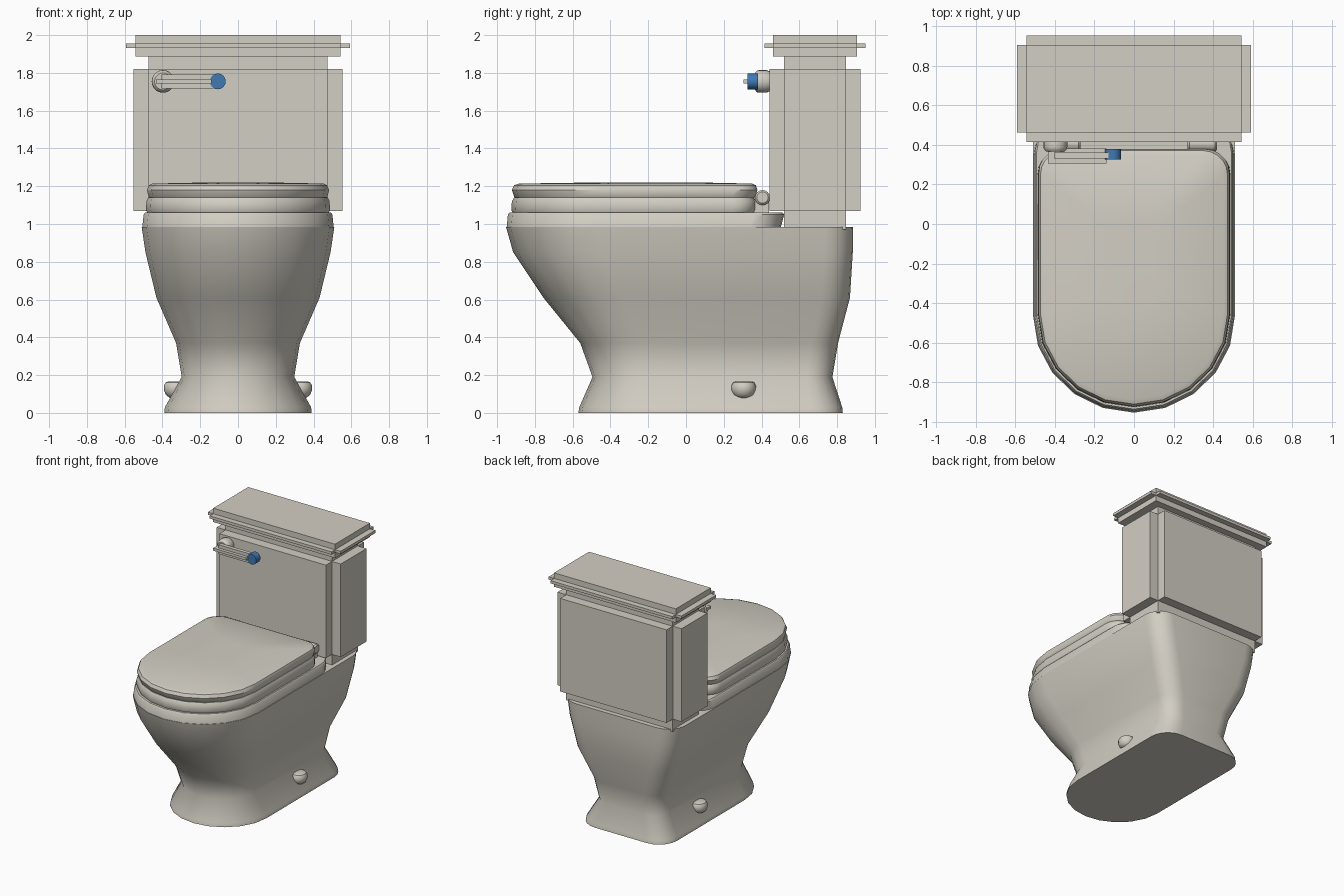
import bpy, bmesh, math
from mathutils import Matrix, Vector

cube = bpy.data.objects.get("Cube")
if cube:
    bpy.data.objects.remove(cube, do_unlink=True)


def material(name, rgb):
    m = bpy.data.materials.new(name)
    m.use_nodes = True
    m.diffuse_color = (*rgb, 1)
    m.node_tree.nodes["Principled BSDF"].inputs["Base Color"].default_value = (*rgb, 1)
    return m


CERAMIC = material("warm white ceramic", (0.65, 0.62, 0.55))
BLUE = material("blue", (0.05, 0.19, 0.45))


def finish(name, bm, mat=CERAMIC, angle=None):
    bmesh.ops.recalc_face_normals(bm, faces=bm.faces)
    mesh = bpy.data.meshes.new(name)
    bm.to_mesh(mesh)
    bm.free()
    mesh.materials.append(mat)
    ob = bpy.data.objects.new(name, mesh)
    bpy.context.collection.objects.link(ob)
    if angle:
        bpy.ops.object.select_all(action='DESELECT')
        ob.select_set(True)
        bpy.context.view_layer.objects.active = ob
        bpy.ops.object.shade_smooth_by_angle(angle=math.radians(angle))
    return ob


def loft(name, rings, mat=CERAMIC, angle=None):
    """Skin a stack of equal-length rings and cap both ends."""
    bm = bmesh.new()
    loops = [[bm.verts.new(p) for p in ring] for ring in rings]
    for a, b in zip(loops, loops[1:]):
        for i in range(len(a)):
            j = (i + 1) % len(a)
            bm.faces.new((a[i], a[j], b[j], b[i]))
    bm.faces.new(loops[0])
    bm.faces.new(loops[-1])
    return finish(name, bm, mat, angle)


def d_ring(z, half, front, back, r):
    """Plan outline: elliptical front, straight sides, rounded back corners."""
    depth = 0.96 * half
    pts = []
    for i in range(11):
        t = math.pi * i / 10
        pts.append((-half * math.cos(t), front + depth - depth * math.sin(t), z))
    for side, start in ((1, 0), (-1, 90)):
        for i in range(6):
            t = math.radians(start + 18 * i)
            pts.append((side * (half - r) + r * math.cos(t), back - r + r * math.sin(t), z))
    return pts


def turned(name, profile, centre, axis, n=20, mat=CERAMIC, angle=40):
    """Round part from (radius, distance along axis) pairs."""
    rot = Vector((0, 0, 1)).rotation_difference(Vector(axis)).to_matrix()
    c = Vector(centre)
    rings = [[c + rot @ Vector((r * math.cos(2 * math.pi * i / n),
                                r * math.sin(2 * math.pi * i / n), h))
              for i in range(n)] for r, h in profile]
    return loft(name, rings, mat, angle)


def box(name, lo, hi):
    bm = bmesh.new()
    lo, hi = Vector(lo), Vector(hi)
    bmesh.ops.create_cube(bm, size=1, matrix=Matrix.Translation((lo + hi) / 2)
                          @ Matrix.Diagonal((*(hi - lo), 1)))
    return finish(name, bm)


def notched_block(name, hx, hy, nx, ny, cy, z0, z1):
    """Block whose four upright corners are cut in."""
    pts = []
    for sx, sy in ((1, 1), (-1, 1), (-1, -1), (1, -1)):
        corner = [(hx, ny), (nx, ny), (nx, hy)]
        if sx * sy < 0:
            corner.reverse()
        pts += [(sx * x, cy + sy * y) for x, y in corner]
    return loft(name, [[(x, y, z) for x, y in pts] for z in (z0, z1)])


# Pedestal and bowl
loft("bowl", [d_ring(*s) for s in (
    (0, 0.39, -0.57, 0.83, 0.16),
    (0.03, 0.387, -0.565, 0.827, 0.16),
    (0.19, 0.298, -0.495, 0.775, 0.14),
    (0.37, 0.328, -0.56, 0.805, 0.14),
    (0.61, 0.432, -0.755, 0.868, 0.15),
    (0.85, 0.49, -0.915, 0.883, 0.15),
    (0.985, 0.51, -0.953, 0.885, 0.15))], angle=45)

# Rim, seat and closed lid
loft("rim", [d_ring(*s) for s in (
    (0.975, 0.507, -0.95, 0.50, 0.16),
    (1.05, 0.50, -0.943, 0.52, 0.16),
    (1.06, 0.492, -0.935, 0.51, 0.15))], angle=35)
loft("seat", [d_ring(*s) for s in (
    (1.055, 0.478, -0.915, 0.36, 0.12),
    (1.075, 0.487, -0.925, 0.37, 0.12),
    (1.12, 0.485, -0.922, 0.37, 0.12),
    (1.14, 0.475, -0.91, 0.36, 0.12))], angle=35)
loft("lid", [d_ring(*s) for s in (
    (1.135, 0.468, -0.90, 0.36, 0.12),
    (1.145, 0.474, -0.91, 0.368, 0.12),
    (1.18, 0.482, -0.922, 0.378, 0.12),
    (1.205, 0.472, -0.91, 0.37, 0.12),
    (1.214, 0.452, -0.885, 0.35, 0.11),
    (1.221, 0.12, -0.42, 0.02, 0.05))], angle=35)

# Hinges and foot bolt caps on both sides
for side, label in ((1, "left"), (-1, "right")):
    turned(label + "_hinge", [(0.03, 0), (0.04, 0.01), (0.04, 0.14), (0.03, 0.15)],
           (side * 0.27, 0.405, 1.14), (side, 0, 0), 16)
    x = sorted((side * 0.29, side * 0.40))
    box(label + "_hinge_post", (x[0], 0.36, 1.05), (x[1], 0.44, 1.13))
    turned(label + "_bolt_cap", [(0.035, 0.08), (0.055, 0.095), (0.065, 0.12),
                                 (0.065, 0.145), (0.055, 0.162), (0.04, 0.167)],
           (side * 0.327, 0.305, 0), (0, 0, 1), 16)

# Tank: core, raised panels and lid with a thin flange
TANK_Y = 0.683
box("tank_core", (-0.475, 0.52, 0.97), (0.475, 0.848, 1.90))
notched_block("tank_panels", 0.553, 0.242, 0.475, 0.164, TANK_Y, 1.07, 1.82)
box("tank_lid", (-0.543, 0.46, 1.888), (0.543, 0.905, 2.0))
notched_block("tank_lid_flange", 0.592, 0.268, 0.543, 0.222, TANK_Y, 1.933, 1.955)

# Flush lever
turned("lever_mount", [(0.045, 0), (0.058, 0.012), (0.06, 0.025), (0.06, 0.06), (0.052, 0.08)],
       (-0.397, 0.365, 1.755), (0, 1, 0))
box("lever_arm", (-0.405, 0.33, 1.717), (-0.13, 0.36, 1.792))
box("lever_rib", (-0.435, 0.305, 1.745), (-0.14, 0.382, 1.766))
turned("lever_knob", [(0.042, 0), (0.042, 0.055)],
       (-0.107, 0.325, 1.755), (0, 1, 0), 16, BLUE)
